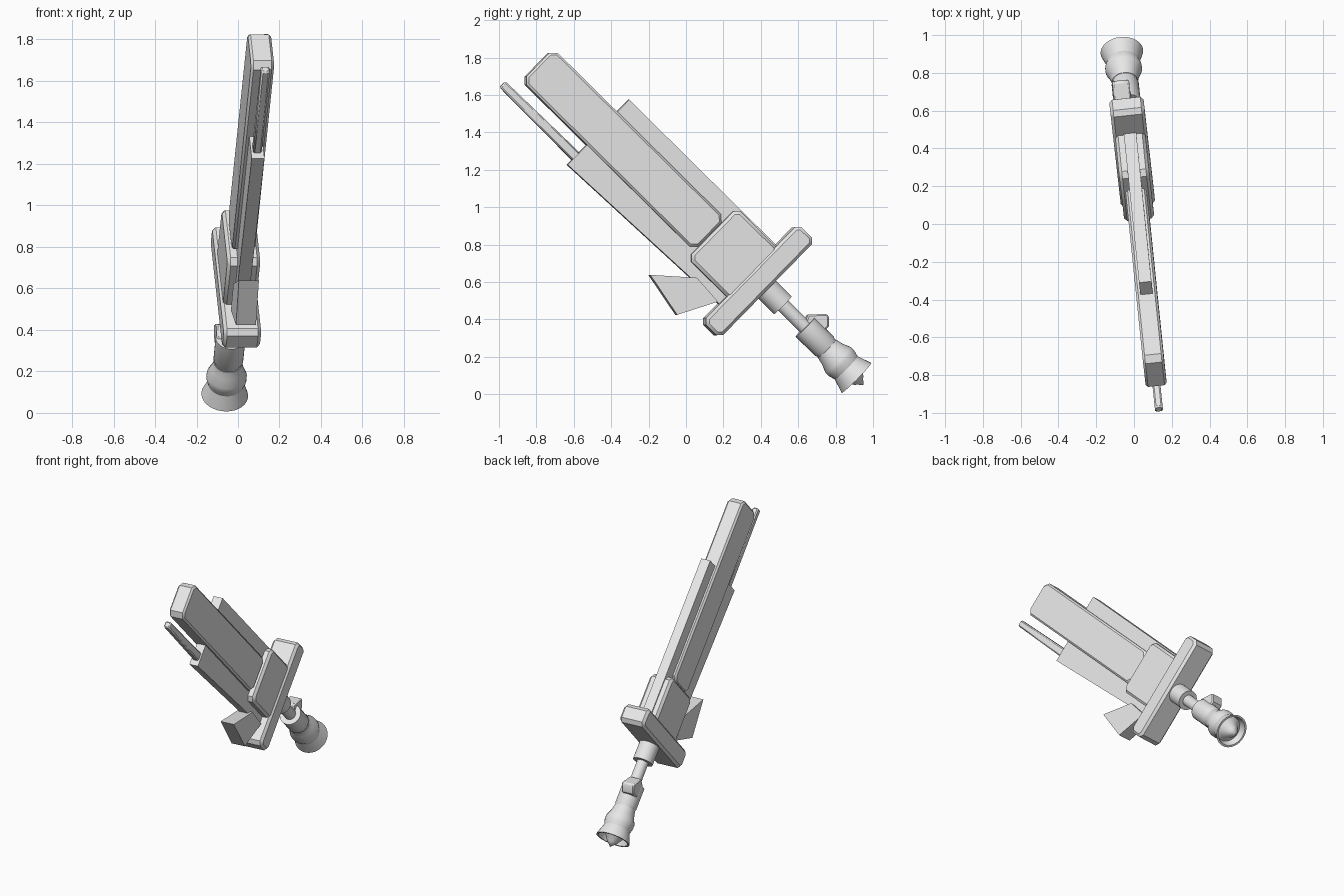
import bpy
import bmesh
from math import radians, tau
from mathutils import Matrix, Vector

cube = bpy.data.objects.get("Cube")
if cube:
    bpy.data.objects.remove(cube)

grey = bpy.data.materials.new("plain_grey")
grey.use_nodes = True
colour = (0.8, 0.8, 0.8, 1)
grey.diffuse_color = colour
grey.node_tree.nodes["Principled BSDF"].inputs["Base Color"].default_value = colour

# The sword is built upright (x thickness, y width, z length), then leaned
along = Vector((0.073, -0.711, 0.703)).normalized()
across = Vector((-0.08, 0.703, 0.711))
across = (across - along * across.dot(along)).normalized()
through = across.cross(along)
LEAN = Matrix((through, across, along)).transposed().to_4x4()
LEAN.translation = (0.035, 0, 0)
AXIS = 0.705  # width position of the handle's centre line


def finish(name, bm, bevel=0, segments=2):
    bmesh.ops.recalc_face_normals(bm, faces=bm.faces)
    mesh = bpy.data.meshes.new(name)
    bm.to_mesh(mesh)
    bm.free()
    mesh.materials.append(grey)
    obj = bpy.data.objects.new(name, mesh)
    bpy.context.collection.objects.link(obj)
    obj.matrix_world = LEAN
    bpy.ops.object.select_all(action="DESELECT")
    obj.select_set(True)
    bpy.context.view_layer.objects.active = obj
    bpy.ops.object.shade_smooth_by_angle(angle=radians(32))
    if bevel:
        mod = obj.modifiers.new("edges", "BEVEL")
        mod.width = bevel
        mod.segments = segments
        mod.limit_method = "ANGLE"
        mod.angle_limit = radians(50)
    return obj


def prism(name, outline, thick, bevel=0, shift=0):
    """Extrude a (width, length) outline through the thickness."""
    bm = bmesh.new()
    face = bm.faces.new([bm.verts.new((shift - thick / 2, y, z)) for y, z in outline])
    out = bmesh.ops.extrude_face_region(bm, geom=[face])["geom"]
    moved = [g for g in out if isinstance(g, bmesh.types.BMVert)]
    bmesh.ops.translate(bm, verts=moved, vec=(thick, 0, 0))
    return finish(name, bm, bevel, 1)


def slab(name, y0, y1, z0, z1, thick, cut=0, bevel=0):
    """Rectangular slab with optional cut corners."""
    if cut:
        pts = [(y0 + cut, z0), (y1 - cut, z0), (y1, z0 + cut), (y1, z1 - cut),
               (y1 - cut, z1), (y0 + cut, z1), (y0, z1 - cut), (y0, z0 + cut)]
    else:
        pts = [(y0, z0), (y1, z0), (y1, z1), (y0, z1)]
    return prism(name, pts, thick, bevel)


def lathe(name, profile):
    """Spin a (radius, length) profile about the handle axis."""
    bm = bmesh.new()
    verts = [bm.verts.new((0, AXIS + r, z)) for r, z in profile]
    edges = [bm.edges.new(pair) for pair in zip(verts, verts[1:])]
    bmesh.ops.spin(bm, geom=verts + edges, cent=(0, AXIS, 0), axis=(0, 0, 1),
                   angle=tau, steps=32, use_duplicate=False)
    bmesh.ops.remove_doubles(bm, verts=bm.verts, dist=0.0005)
    return finish(name, bm)


# Blade
slab("blade_bar", 0.575, 0.815, 0.51, 1.806, 0.112, 0.032, 0.012)
slab("blade_back_plate", 0.69, 0.907, 0.15, 1.324, 0.066)
prism("blade_edge_plate", [(0.47, 0.15), (0.7, 0.15), (0.7, 1.316), (0.427, 1.316)], 0.062)
prism("blade_rod", [(0.462, 1.28), (0.52, 1.28), (0.512, 1.866), (0.468, 1.866)], 0.042, 0.008)
slab("blade_base_block", 0.522, 0.898, 0.18, 0.508, 0.16, 0.028, 0.016)

# Guard and its spike
slab("guard", 0.335, 1.067, 0.085, 0.214, 0.182, 0.025, 0.016)
prism("guard_spike", [(0.317, 0.588), (0.482, 0.398), (0.47, 0.228), (0.266, 0.335)], 0.097)

# Handle
lathe("handle_collar", [(0, 0.1), (0.067, 0.1), (0.067, -0.037), (0, -0.037)])
lathe("handle_neck", [(0, 0), (0.038, 0), (0.038, -0.24), (0, -0.24)])
lathe("handle_grip", [(0, -0.205), (0.072, -0.205), (0.072, -0.35),
                      (0.067, -0.36), (0.067, -0.42), (0, -0.42)])
prism("handle_catch", [(0.7, -0.2), (0.763, -0.167), (0.838, -0.24),
                       (0.832, -0.258), (0.796, -0.292), (0.71, -0.29)], 0.09, 0.008, -0.022)

# Flared pommel with a hollow end and a pointed core
lathe("pommel", [(0, -0.35), (0.069, -0.37), (0.078, -0.41), (0.097, -0.455),
                 (0.097, -0.48), (0.087, -0.515), (0.113, -0.592), (0.1, -0.592),
                 (0.086, -0.55), (0.066, -0.56), (0.033, -0.612), (0.025, -0.618), (0, -0.645)])
